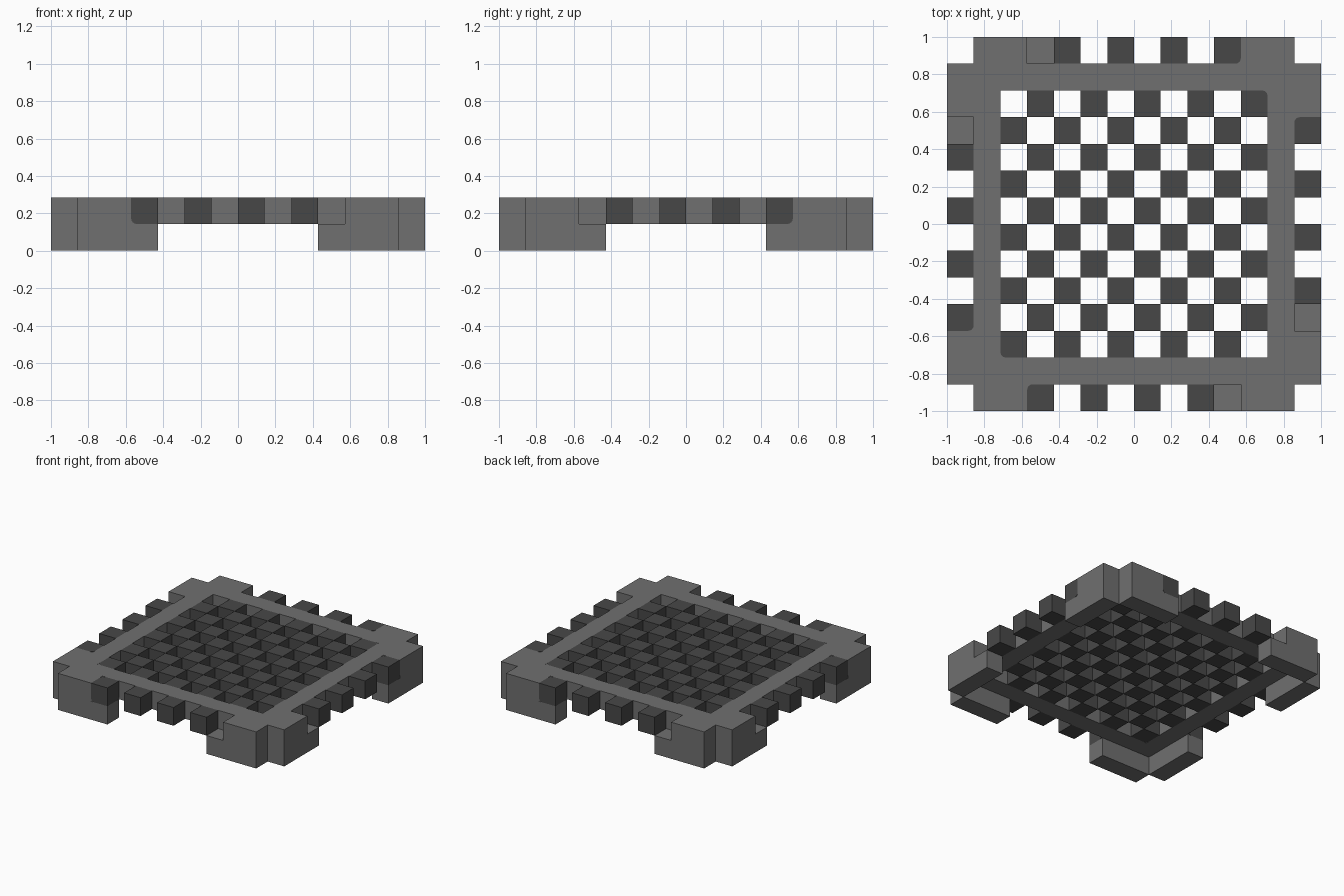
import bpy, bmesh, math
from mathutils import Vector, Matrix

if "Cube" in bpy.data.objects:
    bpy.data.objects.remove(bpy.data.objects["Cube"], do_unlink=True)

U = 1 / 7   # edge length of one grid cell
N = 14      # cells per side


def material(name, value):
    m = bpy.data.materials.new(name)
    m.use_nodes = True
    col = (value, value, value, 1)
    m.diffuse_color = col
    m.node_tree.nodes["Principled BSDF"].inputs["Base Color"].default_value = col
    return m


LIGHT = material("mid grey", 0.16)
DARK = material("dark grey", 0.064)


def finish(name, bm, mat):
    mesh = bpy.data.meshes.new(name)
    bm.to_mesh(mesh)
    bm.free()
    mesh.materials.append(mat)
    ob = bpy.data.objects.new(name, mesh)
    bpy.context.collection.objects.link(ob)
    return ob


def shell(name, cells, mat):
    """Outer surface of a set of grid cells, with flat areas merged."""
    bm = bmesh.new()
    for c in cells:
        for a in range(3):
            for s in (0, 1):
                n = list(c)
                n[a] += 2 * s - 1
                if tuple(n) in cells:
                    continue
                quad = []
                for p, q in ((0, 0), (1, 0), (1, 1), (0, 1)):
                    v = Vector(c)
                    v[a] += s
                    v[(a + 1) % 3] += p
                    v[(a + 2) % 3] += q
                    quad.append(bm.verts.new((v - Vector((N / 2, N / 2, 0))) * U))
                bm.faces.new(quad if s else quad[::-1])
    bmesh.ops.remove_doubles(bm, verts=bm.verts[:], dist=1e-4)
    bmesh.ops.dissolve_limit(bm, angle_limit=math.radians(1),
                             verts=bm.verts[:], edges=bm.edges[:])
    return finish(name, bm, mat)


def four_sides(cells):
    """Repeat front-edge cells on the left, back and right edges."""
    out = set()
    for i, j, k in cells:
        for p, q in ((i, j), (j, i)):
            out |= {(p, q, k), (N - 1 - p, N - 1 - q, k)}
    return out


# Square frame with two stepped legs on every side
ring = {(i, j, 1) for i in range(1, 13) for j in range(1, 13)
        if i in (1, 12) or j in (1, 12)}
legs = {(i, 0, 0) for i in (1, 2, 3, 10, 11, 12)} | {(i, 0, 1) for i in (1, 2, 11, 12)}
shell("frame_and_legs", ring | four_sides(legs), LIGHT)

# Checkered lattice inside the frame
lattice = {(i, j, 1) for i in range(2, 12) for j in range(2, 12) if (i + j) % 2 == 0}
shell("checkered_lattice", lattice - {(2, 2, 1), (11, 11, 1)}, DARK)

# Teeth along the outer edges
shell("edge_teeth", four_sides({(i, 0, 1) for i in (5, 7, 9)}), DARK)


def rounded_cell(name, i, j, d):
    """Dark cube rounded towards its buried corner d, set in a light filler."""
    d = Vector(d)
    centre = Vector((i + 0.5 - N / 2, j + 0.5 - N / 2, 1.5)) * U
    bm = bmesh.new()
    bmesh.ops.create_cube(bm, size=U)
    edges = []
    for e in bm.edges:
        mid = (e.verts[0].co + e.verts[1].co) / U
        along = [a for a in range(3) if abs(mid[a]) < 0.1][0]
        if all(mid[a] * d[a] > 0.5 for a in range(3) if a != along):
            edges.append(e)
    bmesh.ops.bevel(bm, geom=edges, offset=0.03, segments=4, profile=0.5,
                    affect='EDGES')
    bmesh.ops.translate(bm, verts=bm.verts[:], vec=centre)
    finish(name, bm, DARK)

    shrink = 0.98
    bm = bmesh.new()
    bmesh.ops.create_cube(bm, size=U * shrink,
                          matrix=Matrix.Translation(centre + d * (1 - shrink) * U / 2))
    finish(name + "_filler", bm, LIGHT)


# End tooth on each side, resting on a leg
rounded_cell("front_end_tooth", 3, 0, (-1, 1, -1))
rounded_cell("right_end_tooth", 0, 3, (1, -1, -1))
rounded_cell("back_end_tooth", 10, 13, (1, -1, -1))
rounded_cell("left_end_tooth", 13, 10, (-1, 1, -1))

# Lattice corners set into the frame
rounded_cell("front_lattice_corner", 2, 2, (-1, -1, 0))
rounded_cell("back_lattice_corner", 11, 11, (1, 1, 0))
